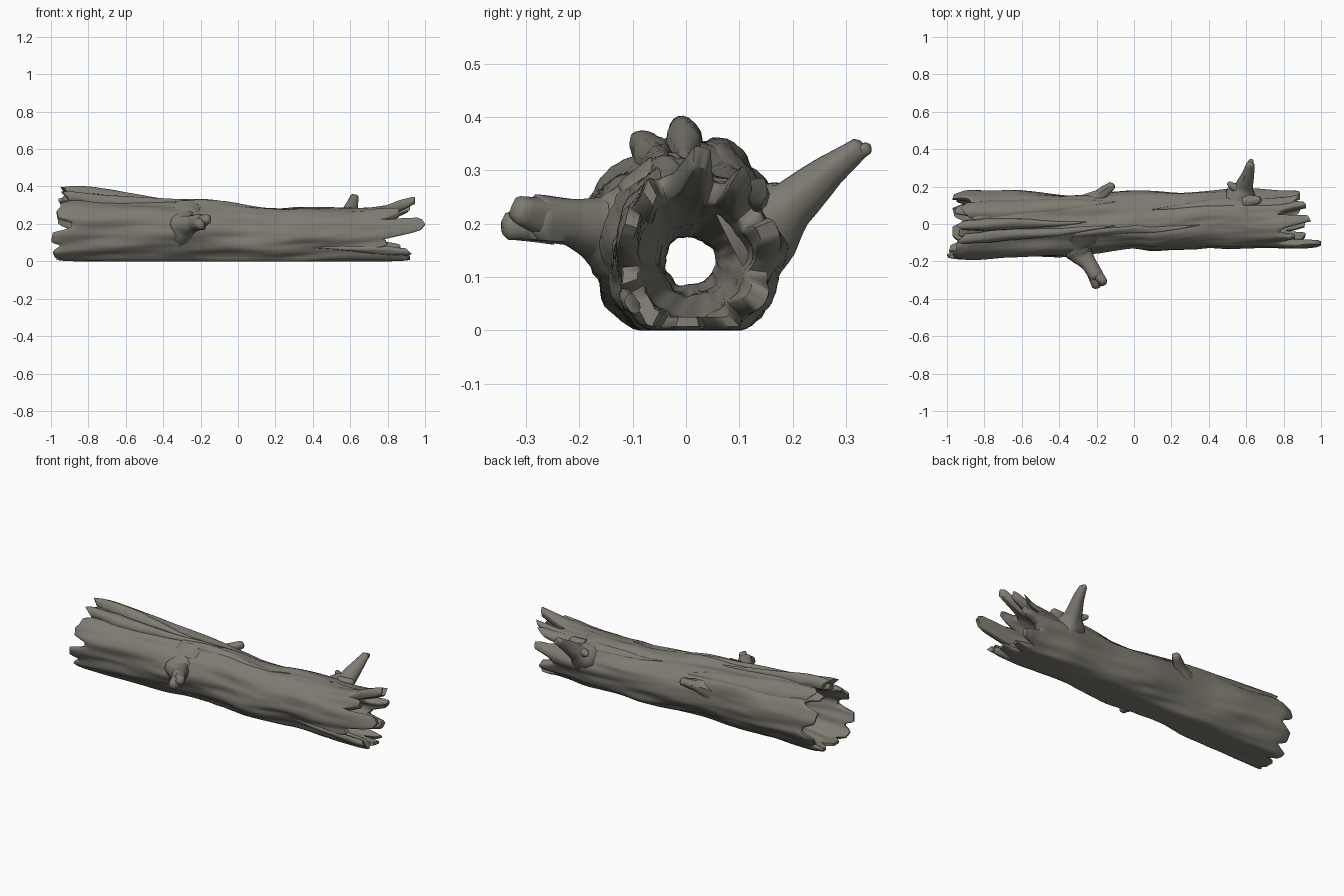
import bpy, bmesh, math
from mathutils import Vector, noise

if "Cube" in bpy.data.objects:
    bpy.data.objects.remove(bpy.data.objects["Cube"])

wood = bpy.data.materials.new("weathered wood")
wood.diffuse_color = (0.21, 0.20, 0.165, 1)
wood.use_nodes = True
wood.node_tree.nodes["Principled BSDF"].inputs["Base Color"].default_value = wood.diffuse_color


def lerp_table(tab, x):
    if x <= tab[0][0]:
        return tab[0][1:]
    for a, b in zip(tab, tab[1:]):
        if x <= b[0]:
            t = (x - a[0]) / (b[0] - a[0])
            return [p + (q - p) * t for p, q in zip(a[1:], b[1:])]
    return tab[-1][1:]


def loft(name, rings, caps=True, closed=False):
    """Skin closed rings of points into one object."""
    bm = bmesh.new()
    vs = [[bm.verts.new(p) for p in r] for r in rings]
    n = len(vs[0])
    pairs = list(zip(vs, vs[1:])) + ([(vs[-1], vs[0])] if closed else [])
    for a, b in pairs:
        for i in range(n):
            j = (i + 1) % n
            bm.faces.new((a[i], a[j], b[j], b[i]))
    if caps:
        bm.faces.new(vs[0])
        bm.faces.new(vs[-1])
    bmesh.ops.recalc_face_normals(bm, faces=bm.faces)
    me = bpy.data.meshes.new(name)
    bm.to_mesh(me)
    bm.free()
    me.materials.append(wood)
    ob = bpy.data.objects.new(name, me)
    bpy.context.collection.objects.link(ob)
    bpy.ops.object.select_all(action='DESELECT')
    ob.select_set(True)
    bpy.context.view_layer.objects.active = ob
    bpy.ops.object.shade_smooth_by_angle(angle=math.radians(60))
    return ob


# Log outline along x: y min, y max, top z, centre height ratio
PROFILE = [(-1, -.19, .165, .355, .47), (-.9, -.19, .185, .36, .48), (-.6, -.177, .172, .338, .48),
           (-.4, -.168, .157, .33, .48), (-.2, -.143, .157, .32, .48), (0, -.132, .163, .303, .47),
           (.1, -.147, .163, .29, .47), (.25, -.135, .163, .274, .47), (.4, -.12, .172, .282, .47),
           (.55, -.135, .18, .292, .47), (.7, -.135, .17, .29, .47), (.8, -.13, .17, .297, .47),
           (1, -.118, .195, .365, .43)]
# Jagged ends: angle (0 = +y, 90 = up), end x
RIGHT = [(0, .80), (8, .88), (22, .89), (30, .78), (42, .77), (50, .90), (60, .92), (68, .80),
         (76, .77), (84, .93), (96, .945), (106, .80), (118, .77), (126, .86), (136, .86),
         (145, .76), (157, .98), (168, 1.0), (178, .97), (187, .78), (200, .80), (208, .75),
         (216, .90), (235, .92), (243, .80), (252, .91), (268, .92), (276, .81), (285, .88),
         (300, .89), (308, .78), (318, .86), (335, .87), (345, .77), (360, .80)]
LEFT = [(0, -.90), (10, -.96), (32, -.97), (42, -.88), (50, -.87), (56, -.95), (68, -.96),
        (76, -.87), (88, -.86), (96, -.93), (110, -.94), (118, -.87), (126, -.95), (140, -.95),
        (147, -.97), (160, -.96), (168, -.89), (178, -.89), (184, -.99), (202, -1.0),
        (210, -.94), (218, -.99), (232, -.98), (240, -.93), (250, -.97), (268, -.97),
        (276, -.91), (286, -.96), (304, -.97), (312, -.90), (322, -.95), (340, -.95),
        (350, -.88), (360, -.90)]
BORE = [(-1, .86), (-.85, .77), (-.5, .5), (.1, .29), (.5, .45), (.75, .68), (1, .72)]


def surface(x, deg, off=0.0, floor=0.0):
    """Point on the bark, pushed outwards by off."""
    y0, y1, top, ratio = lerp_table(PROFILE, x)
    zc = top * ratio
    a = math.radians(deg)
    c, s = math.cos(a), math.sin(a)
    tw = a + .5 * x
    c2, s2 = math.cos(tw), math.sin(tw)
    d = .018 * noise.noise(Vector((x * 3, c2 * 1.6, s2 * 1.6)))
    d += .012 * noise.noise(Vector((x * 3 + 7, c2 * 3.5, s2 * 3.5)))
    d -= .006 * abs(noise.noise(Vector((x * 3.5 + 3, c2 * 6, s2 * 6))))
    d += off + .002
    # fuller shoulders on the upper half
    full = 1 + (.045 * math.sin(2 * a) ** 2 if s > 0 else 0)
    return Vector((x, (y0 + y1) / 2 + ((y1 - y0) / 2 * full + d) * c,
                   max(floor, zc + ((top - zc) * full + d) * s)))


def bored(x, deg, k):
    """Bark point pulled towards the bore axis by ratio k."""
    p = surface(x, deg, 0, 0 if k > .93 else -1)
    axis = Vector((x, .005, lerp_table(PROFILE, x)[2] * .44))
    p = axis + (p - axis) * k
    p.z = max(p.z, 0 if k > .93 else .025)
    return p


# Hollow trunk: outer skin, then back through the bore
N, MID, END = 90, 50, 10
stations = [('L', 1 - i / END) for i in range(END)]
stations += [('M', -.78 + 1.49 * i / MID) for i in range(MID + 1)]
stations += [('R', (i + 1) / END) for i in range(END)]


def trunk_x(kind, t, deg):
    if kind == 'M':
        return t
    if kind == 'L':
        return -.78 + t * (lerp_table(LEFT, deg)[0] + .78)
    return .71 + t * (lerp_table(RIGHT, deg)[0] - .71)


def trunk_ring(kind, t, inner):
    ring = []
    for i in range(N):
        deg = i * 360 / N
        x = trunk_x(kind, t, deg)
        tip = 0 if kind == 'M' else t ** 5
        k = lerp_table(BORE, x)[0] + .05 * tip if inner else 1 - .05 * tip
        ring.append(bored(x, deg, k))
    return ring


rings = [trunk_ring(k, t, False) for k, t in stations]
rings += [trunk_ring(k, t, True) for k, t in reversed(stations)]
loft("hollow_trunk", rings, caps=False, closed=True)


# Loose bark strips lying on the trunk
def bark_strip(name, xa, xb, dega, degb, half, h):
    rings = []
    for i in range(25):
        s = i / 24
        x = xa + (xb - xa) * s
        deg = dega + (degb - dega) * s
        w = half * (1 - s ** 2.5 * .9) * (.75 + .25 * min(1, s * 6))
        w *= 1 + .25 * noise.noise(Vector((s * 7, dega, half)))
        lift = h * (1 - s) + .003
        over = [(-1 + 2 * j / 8) for j in range(9)]
        ring = []
        for q in over:
            e = .06 * (1 - abs(q)) * (xb - xa) * max(0, 1 - s * 8)
            ring.append(surface(x - e, deg + q * w, -.008 + (lift + .008) * (1 - q * q) ** .6))
        ring += [surface(x, deg + q * w, -.016) for q in reversed(over[1:-1])]
        rings.append(ring)
    loft(name, rings)


bark_strip("top_bark_strip", -.91, -.25, 91, 87, 11, .038)
bark_strip("top_front_bark_strip", -.90, -.1, 114, 98, 12, .030)
bark_strip("upper_back_bark_strip", -.88, -.1, 64, 44, 20, .012)
bark_strip("long_ridge_strip", -.3, .35, 112, 100, 10, .008)
bark_strip("low_front_bark_strip", .90, .4, 213, 205, 9, .008)
bark_strip("right_back_bark_strip", .84, .1, 45, 62, 13, .008)


# Branch stubs: bumpy tapered tubes
def branch(name, pts, radii, sides=14, sub=5):
    pts = [Vector(p) for p in pts]
    path = []
    for a, b, ra, rb in zip(pts, pts[1:], radii, radii[1:]):
        path += [(a.lerp(b, i / sub), ra + (rb - ra) * i / sub) for i in range(sub)]
    path.append((pts[-1], radii[-1]))
    path.append((pts[-1] + (pts[-1] - pts[-2]).normalized() * radii[-1] * .4, radii[-1] * .5))
    rings = []
    for i, (p, r) in enumerate(path):
        d = (path[min(i + 1, len(path) - 1)][0] - path[max(i - 1, 0)][0]).normalized()
        u = d.cross(Vector((1, 0, .2))).normalized()
        v = d.cross(u)
        ring = []
        for j in range(sides):
            a = 2 * math.pi * j / sides
            o = u * math.cos(a) + v * math.sin(a)
            ring.append(p + o * r * (1 + .3 * noise.noise(o * 1.7 + p * 5)))
        rings.append(ring)
    loft(name, rings)


branch("front_branch", [(-.29, -.08, .18), (-.285, -.14, .185), (-.27, -.175, .19), (-.235, -.22, .20),
                        (-.20, -.28, .205)], [.13, .082, .056, .043, .042])
branch("front_branch_fork_a", [(-.215, -.25, .20), (-.20, -.335, .192)], [.038, .024])
branch("front_branch_fork_b", [(-.215, -.25, .205), (-.16, -.315, .225)], [.038, .023])
branch("back_branch", [(.57, .09, .17), (.575, .15, .20), (.59, .20, .237), (.61, .27, .30),
                       (.622, .325, .343)], [.13, .082, .045, .03, .021])
branch("back_branch_tip", [(.615, .30, .322), (.627, .341, .343)], [.02, .012])
branch("back_branch_twig", [(.59, .18, .23), (.535, .195, .245), (.505, .218, .252)], [.035, .024, .013])
branch("back_branch_knob", [(.60, .12, .235), (.67, .13, .265)], [.045, .02])
branch("small_stub", [(-.24, .11, .20), (-.18, .155, .225), (-.115, .205, .255)], [.06, .032, .02])
branch("small_stub_twig", [(-.18, .155, .23), (-.16, .198, .24)], [.02, .013])
